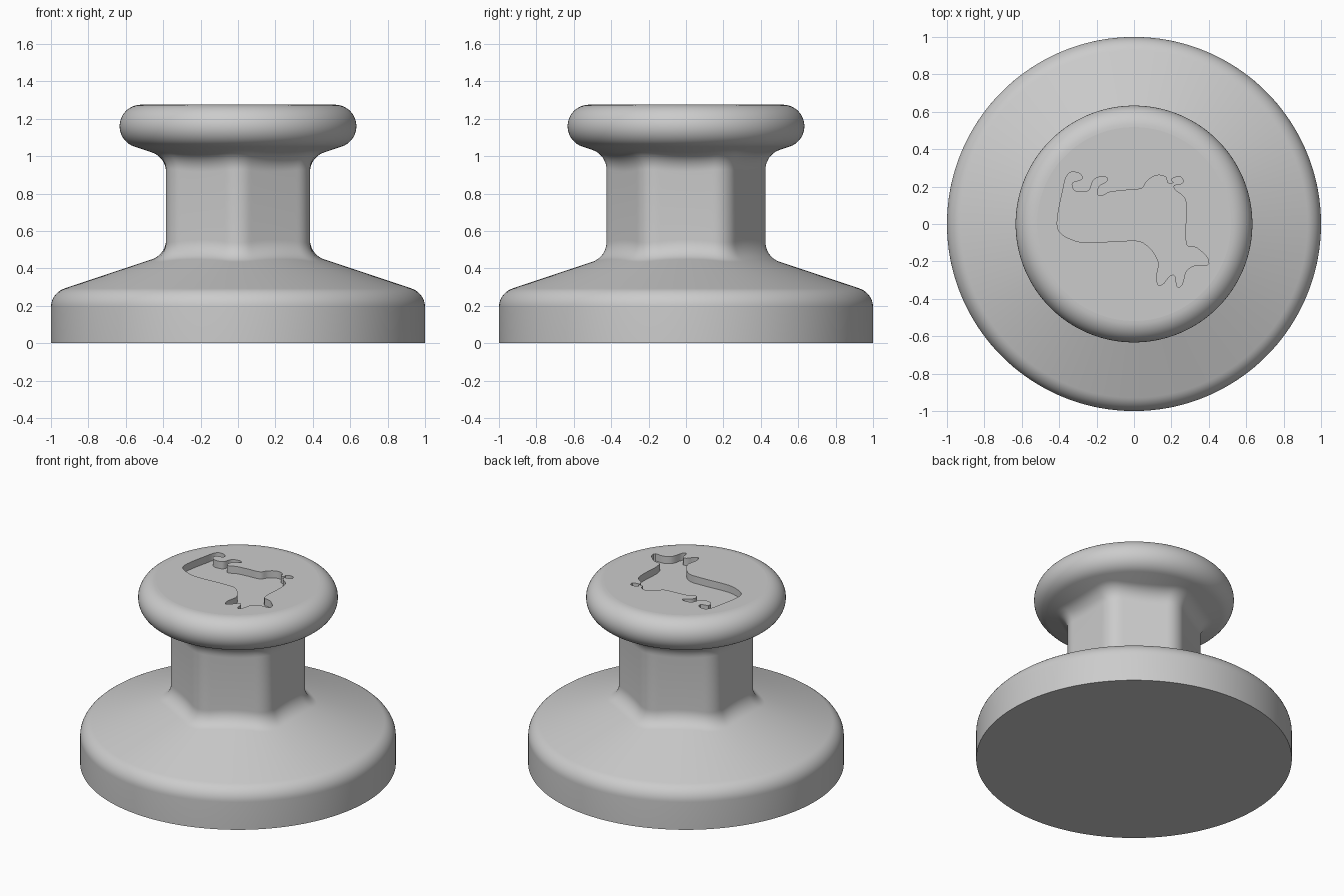
import bpy, bmesh
from math import cos, sin, tan, atan2, radians, pi, sqrt
from mathutils import Vector

SIDES = 180          # steps around the axis
APOTHEM = 0.385      # neck: axis to flat
EDGE_ROUND = 0.125   # neck: rounding of the six upright edges
SLOPE = 0.334        # slope of the base top and the head underside
HEAD_Z = 1.16        # centre of the rounded head rim
HEAD_R = 0.115
TOP = HEAD_Z + HEAD_R
DEPTH = 0.05         # depth of the engraving

if "Cube" in bpy.data.objects:
    bpy.data.objects.remove(bpy.data.objects["Cube"], do_unlink=True)

grey = bpy.data.materials.new("plain_grey")
grey.use_nodes = True
grey.diffuse_color = (0.6, 0.6, 0.6, 1)
grey.node_tree.nodes["Principled BSDF"].inputs["Base Color"].default_value = grey.diffuse_color


def make_object(name, bm):
    bmesh.ops.recalc_face_normals(bm, faces=bm.faces)
    mesh = bpy.data.meshes.new(name)
    bm.to_mesh(mesh)
    bm.free()
    mesh.materials.append(grey)
    obj = bpy.data.objects.new(name, mesh)
    bpy.context.collection.objects.link(obj)
    return obj


def neck_radius(angle):
    """Distance from the axis to a hexagon with rounded corners."""
    sector = radians(60)
    phi = abs((angle + sector / 2) % sector - sector / 2)
    inner = APOTHEM - EDGE_ROUND
    if phi <= atan2(inner * tan(sector / 2), APOTHEM):
        return APOTHEM / cos(phi)
    d, delta = inner / cos(sector / 2), sector / 2 - phi
    return d * cos(delta) + sqrt(EDGE_ROUND ** 2 - (d * sin(delta)) ** 2)


def fillet(before, corner, after, radius, steps=10):
    """Points of an arc that rounds a corner of the profile."""
    before, corner, after = Vector(before), Vector(corner), Vector(after)
    u, v = (before - corner).normalized(), (after - corner).normalized()
    half = u.angle(v) / 2
    centre = corner + (u + v).normalized() * radius / sin(half)
    start = corner + u * radius / tan(half) - centre
    end = corner + v * radius / tan(half) - centre
    sweep = pi - 2 * half
    return [centre + (start * sin(sweep * (1 - i / steps)) + end * sin(sweep * i / steps)) / sin(sweep)
            for i in range(steps + 1)]


def profile(angle):
    """Upright half-section of the knob in one direction."""
    n = neck_radius(angle)
    shoulder = (1, 0.268)
    neck_low = (n, 0.268 + SLOPE * (1 - n))
    rim_angle = atan2(SLOPE, 1) - pi / 2
    rim_x = 0.518
    rim_low = (rim_x + HEAD_R * cos(rim_angle), HEAD_Z + HEAD_R * sin(rim_angle))
    neck_high = (n, rim_low[1] - SLOPE * (rim_low[0] - n))
    points = [Vector((1, 0))]
    points += fillet(points[0], shoulder, neck_low, 0.105)
    points += fillet(shoulder, neck_low, neck_high, 0.11)
    points += fillet(neck_low, neck_high, rim_low, 0.11)
    for i in range(21):
        a = rim_angle + (pi / 2 - rim_angle) * i / 20
        points.append(Vector((rim_x + HEAD_R * cos(a), HEAD_Z + HEAD_R * sin(a))))
    return points


# Knob: base, six-sided neck and round head in one skin
bm = bmesh.new()
columns = []
for k in range(SIDES):
    angle = 2 * pi * k / SIDES
    columns.append([bm.verts.new((p.x * cos(angle), p.x * sin(angle), p.y)) for p in profile(angle)])
for k in range(SIDES):
    a, b = columns[k], columns[(k + 1) % SIDES]
    for i in range(len(a) - 1):
        bm.faces.new((a[i], b[i], b[i + 1], a[i + 1]))
bm.faces.new([c[0] for c in reversed(columns)])
bm.faces.new([c[-1] for c in columns])
knob = make_object("knob", bm)

# Animal outline for the engraving, in hundredths
outline = [
    (-35, 27), (-29, 27), (-28, 24), (-33, 22), (-32, 18), (-28, 17), (-24, 18),
    (-22, 23), (-19, 25), (-14, 24), (-19, 20), (-19, 15), (-13, 17), (-5, 18),
    (4, 19), (7, 23), (12, 26), (17, 25), (18, 22), (21, 22), (20, 24), (25, 25),
    (26, 22), (21, 20), (27, 14), (28, 7), (28, -11), (34, -13), (40, -21),
    (33, -22), (28, -25), (24, -34), (21, -27), (14, -33), (12, -29), (13, -20),
    (5, -10), (-5, -9), (-26, -10), (-34, -8), (-40, -4), (-41, 2), (-38, 18)]


def smooth_loop(points, steps=4):
    """Closed curve through the points, with tangents scaled to each span."""
    pts = [Vector(p) / 100 for p in points]
    count, result = len(pts), []
    tangents = [(pts[(i + 1) % count] - pts[i - 1]).normalized() for i in range(count)]
    for i in range(count):
        p, q = pts[i], pts[(i + 1) % count]
        span = (q - p).length / 3
        c, d = p + tangents[i] * span, q - tangents[(i + 1) % count] * span
        for s in range(steps):
            t = s / steps
            w = 1 - t
            result.append(p * w ** 3 + c * 3 * w * w * t + d * 3 * w * t * t + q * t ** 3)
    return result


# Cutter for the engraving
bm = bmesh.new()
floor = bm.faces.new([bm.verts.new((p.x, p.y, TOP - DEPTH)) for p in smooth_loop(outline)])
raised = bmesh.ops.extrude_face_region(bm, geom=[floor])["geom"]
bmesh.ops.translate(bm, vec=(0, 0, DEPTH * 2),
                    verts=[g for g in raised if isinstance(g, bmesh.types.BMVert)])
cutter = make_object("engraving_cutter", bm)
cutter.hide_render = True

# Cut the engraving, then shade
cut = knob.modifiers.new("engraving", "BOOLEAN")
cut.operation = "DIFFERENCE"
cut.solver = "EXACT"
cut.object = cutter
bpy.ops.object.select_all(action="DESELECT")
knob.select_set(True)
bpy.context.view_layer.objects.active = knob
bpy.ops.object.modifier_apply(modifier=cut.name)
bpy.data.objects.remove(cutter, do_unlink=True)
bpy.ops.object.shade_smooth_by_angle(angle=radians(35))
for face in knob.data.polygons:
    if abs(face.normal.z) > 0.999:
        face.use_smooth = False
